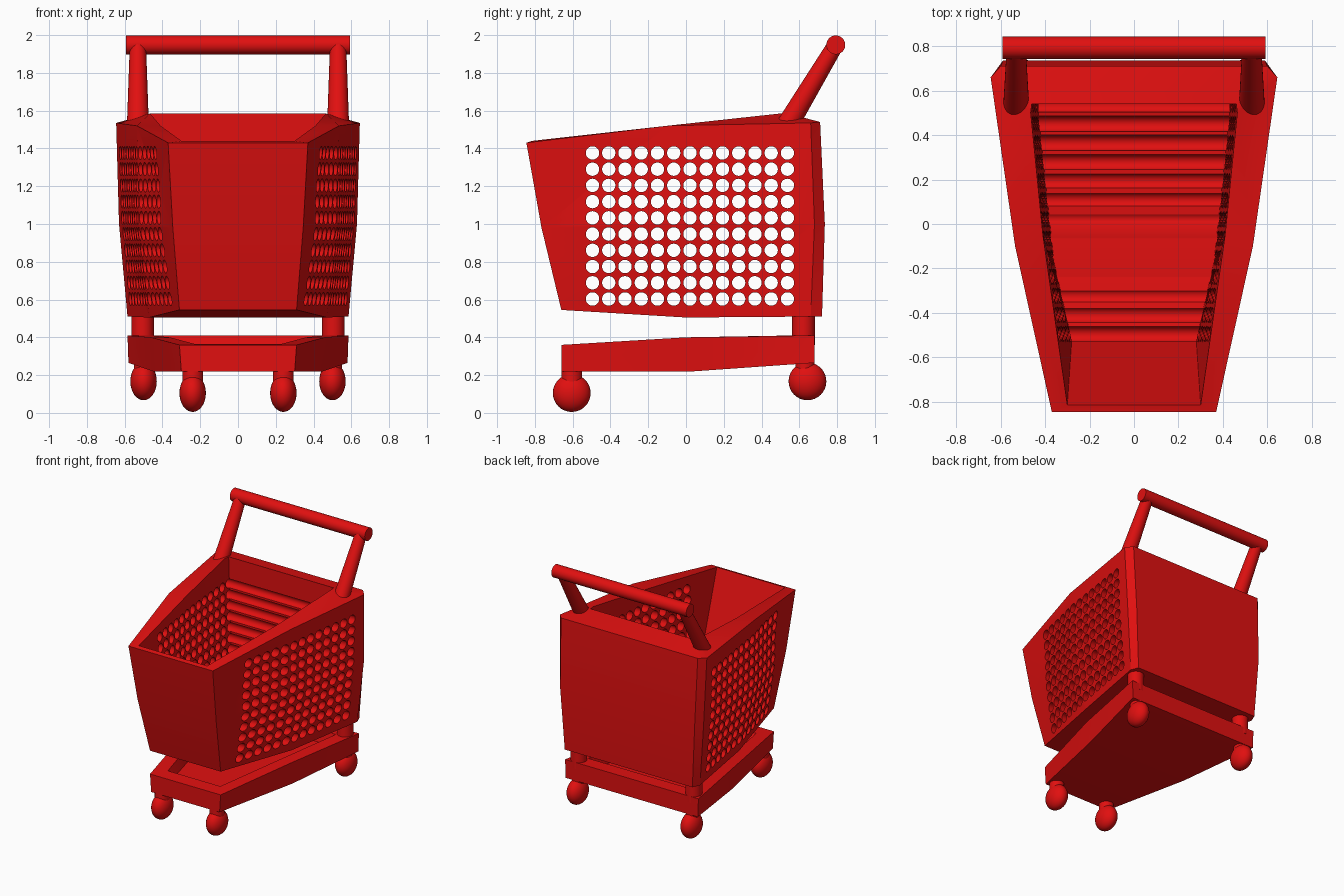
import bpy, bmesh, math
from mathutils import Vector, Matrix

if "Cube" in bpy.data.objects:
    bpy.data.objects.remove(bpy.data.objects["Cube"], do_unlink=True)

red = bpy.data.materials.new("bright red plastic")
red.use_nodes = True
red.diffuse_color = (0.75, 0.005, 0.005, 1)
red.node_tree.nodes["Principled BSDF"].inputs["Base Color"].default_value = red.diffuse_color


def make(name, bm):
    bmesh.ops.recalc_face_normals(bm, faces=bm.faces)
    mesh = bpy.data.meshes.new(name)
    bm.to_mesh(mesh)
    bm.free()
    mesh.materials.append(red)
    obj = bpy.data.objects.new(name, mesh)
    bpy.context.collection.objects.link(obj)
    return obj


def smooth(obj):
    bpy.ops.object.select_all(action='DESELECT')
    obj.select_set(True)
    bpy.context.view_layer.objects.active = obj
    bpy.ops.object.shade_smooth_by_angle(angle=math.radians(32))


def loft(name, halves):
    """Skin mirrored half rings (front to back) and cap both ends."""
    bm = bmesh.new()
    rings = []
    for half in halves:
        left = [bm.verts.new(p) for p in half]
        right = [bm.verts.new((-x, y, z)) for x, y, z in half]
        rings.append(left + right[::-1])
    n = len(rings[0])
    for a, b in zip(rings, rings[1:]):
        for i in range(n):
            j = (i + 1) % n
            bm.faces.new((a[i], a[j], b[j], b[i]))
    for ring in (rings[0], rings[-1]):
        for i in range(n // 2 - 1):
            bm.faces.new((ring[i], ring[i + 1], ring[n - 2 - i], ring[n - 1 - i]))
    bmesh.ops.triangulate(bm, faces=bm.faces)
    return make(name, bm)


def add_rod(bm, start, end, r1, r2, sides=32):
    a, b = Vector(start), Vector(end)
    turn = (b - a).to_track_quat('Z', 'Y').to_matrix().to_4x4()
    bmesh.ops.create_cone(bm, cap_ends=True, segments=sides, radius1=r1, radius2=r2,
                          depth=(b - a).length,
                          matrix=Matrix.Translation((a + b) / 2) @ turn)


def rod(name, start, end, r1, r2):
    bm = bmesh.new()
    add_rod(bm, start, end, r1, r2)
    smooth(make(name, bm))


def wheel(name, centre):
    bm = bmesh.new()
    bmesh.ops.create_uvsphere(bm, u_segments=32, v_segments=16, radius=0.1,
                              matrix=Matrix.Translation(centre) @ Matrix.Diagonal((0.7, 1, 1, 1)))
    smooth(make(name, bm))


# Basket shell: outside from bottom to rim, then down the inside to the floor
basket = loft("basket", [
    [(0.31, -0.66, 0.545), (0.47, 0.0, 0.505), (0.585, 0.66, 0.51), (0.56, 0.72, 0.51)],
    [(0.345, -0.765, 0.98), (0.525, -0.1, 1.0), (0.63, 0.68, 1.0), (0.59, 0.735, 1.0)],
    [(0.37, -0.845, 1.43), (0.535, -0.1, 1.52), (0.645, 0.66, 1.535), (0.6, 0.71, 1.54)],
    [(0.3, -0.815, 1.44), (0.41, -0.05, 1.52), (0.465, 0.5, 1.585), (0.46, 0.54, 1.585)],
    [(0.28, -0.52, 0.6), (0.36, -0.17, 0.56), (0.43, 0.49, 0.61), (0.43, 0.54, 0.62)],
])

# Grid of round holes bored through both sides
bm = bmesh.new()
for col in range(13):
    for row in range(10):
        y, z = -0.495 + 0.086 * col, 0.603 + 0.0859 * row
        add_rod(bm, (-1, y, z), (1, y, z), 0.0355, 0.0355, 20)
cutter = make("hole_cutter", bm)
cutter.hide_render = True
cut = basket.modifiers.new("holes", 'BOOLEAN')
cut.operation = 'DIFFERENCE'
cut.solver = 'EXACT'
cut.object = cutter
bpy.context.view_layer.objects.active = basket
bpy.ops.object.modifier_apply(modifier=cut.name)
bpy.data.objects.remove(cutter, do_unlink=True)
smooth(basket)

# Lower tray with a raised rim and a sunken floor
smooth(loft("lower_tray", [
    [(0.3, -0.66, 0.22), (0.45, 0.04, 0.22), (0.58, 0.68, 0.265)],
    [(0.31, -0.66, 0.36), (0.46, 0.0, 0.4), (0.585, 0.68, 0.41)],
    [(0.23, -0.55, 0.365), (0.36, 0.0, 0.4), (0.46, 0.57, 0.41)],
    [(0.21, -0.5, 0.3), (0.34, 0.0, 0.3), (0.44, 0.55, 0.32)],
]))

# Paired posts, casters and handle arms
for side, s in (("left", 1), ("right", -1)):
    rod(side + "_post", (0.505 * s, 0.622, 0.36), (0.505 * s, 0.622, 0.56), 0.06, 0.06)
    rod(side + "_front_stem", (0.24 * s, -0.605, 0.12), (0.24 * s, -0.605, 0.26), 0.055, 0.055)
    rod(side + "_back_stem", (0.5 * s, 0.63, 0.2), (0.5 * s, 0.63, 0.3), 0.05, 0.05)
    wheel(side + "_front_wheel", (0.24 * s, -0.605, 0.105))
    wheel(side + "_back_wheel", (0.5 * s, 0.643, 0.167))
    rod(side + "_handle_arm", (0.53 * s, 0.505, 1.47), (0.53 * s, 0.79, 1.945), 0.06, 0.043)

# Push bar
rod("push_bar", (-0.592, 0.793, 1.948), (0.592, 0.793, 1.948), 0.05, 0.05)
